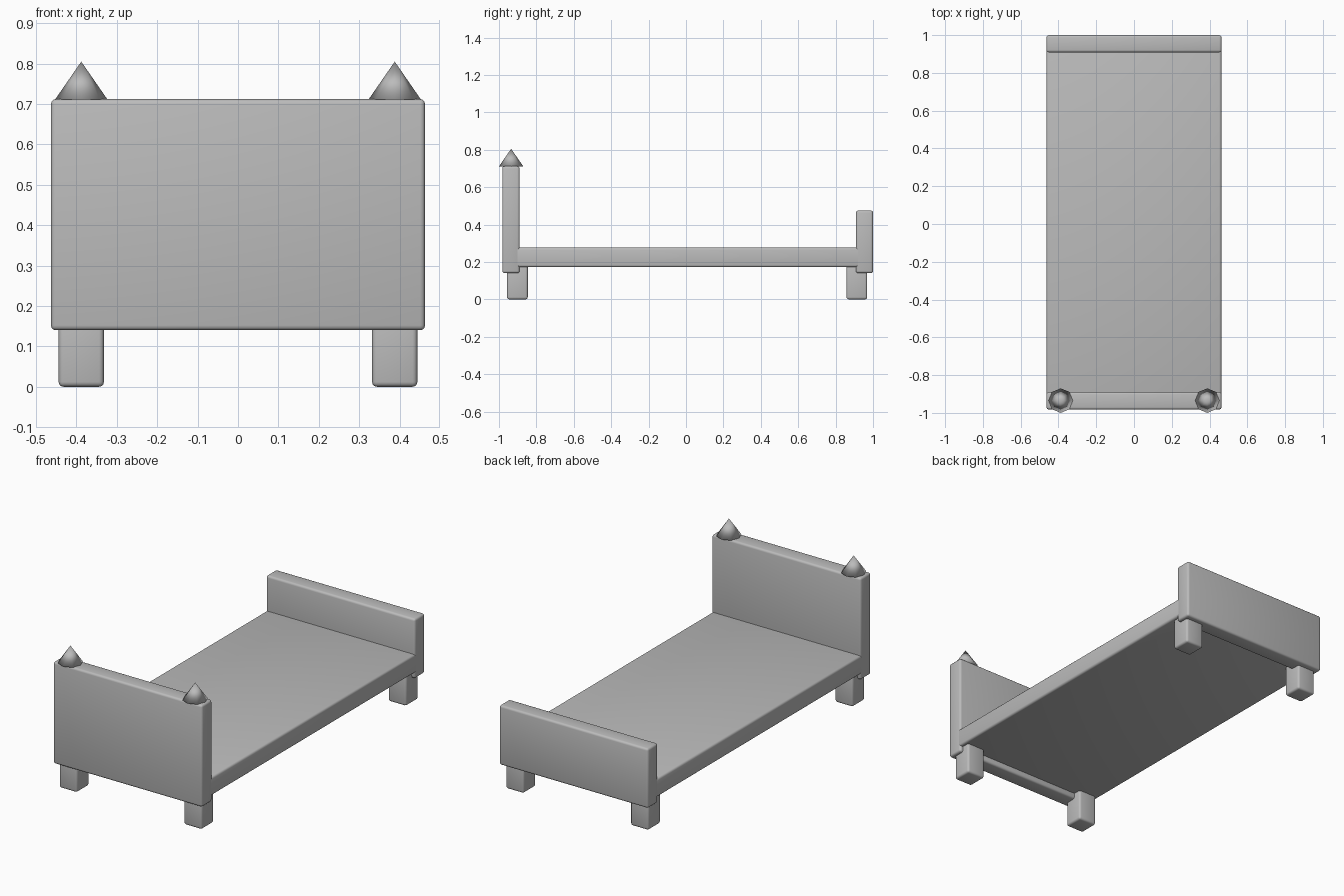
import bpy

if "Cube" in bpy.data.objects:
    bpy.data.objects.remove(bpy.data.objects["Cube"])

grey = bpy.data.materials.new("plain grey")
grey.diffuse_color = (0.5, 0.5, 0.5, 1.0)
grey.use_nodes = True
grey.node_tree.nodes["Principled BSDF"].inputs["Base Color"].default_value = grey.diffuse_color


def box(name, x, y, z, bevel=0.012):
    """Rounded box from (min, max) ranges."""
    bpy.ops.mesh.primitive_cube_add(
        size=1, location=[(r[0] + r[1]) / 2 for r in (x, y, z)])
    ob = bpy.context.object
    ob.name = name
    ob.scale = [r[1] - r[0] for r in (x, y, z)]
    bpy.ops.object.transform_apply(location=False, rotation=False, scale=True)
    mod = ob.modifiers.new("soft edges", 'BEVEL')
    mod.width = bevel
    mod.segments = 3
    bpy.ops.object.modifier_apply(modifier=mod.name)
    ob.data.materials.append(grey)
    bpy.ops.object.shade_smooth_by_angle(angle=0.9)


W = 0.463

# Boards and bed base
box("headboard", (-W, W), (-0.982, -0.890), (0.140, 0.712))
box("footboard", (-W, W), (0.909, 1.0), (0.140, 0.475))
box("bed_base", (-W + 0.0005, W - 0.0005), (-0.955, 0.975), (0.172, 0.277))

for side, s in (("left", -1), ("right", 1)):
    xs = sorted((s * 0.332, s * 0.444))
    # Legs
    box("front_leg_" + side, xs, (-0.957, -0.846), (0.0, 0.2))
    box("back_leg_" + side, xs, (0.858, 0.969), (0.0, 0.2))
    # Pointed finials on the headboard, smooth all round
    bpy.ops.mesh.primitive_cone_add(
        vertices=8, radius1=0.065, radius2=0, depth=0.094,
        location=(s * 0.388, -0.935, 0.711 + 0.047))
    finial = bpy.context.object
    finial.name = "finial_" + side
    finial.data.materials.append(grey)
    bpy.ops.object.shade_smooth()
